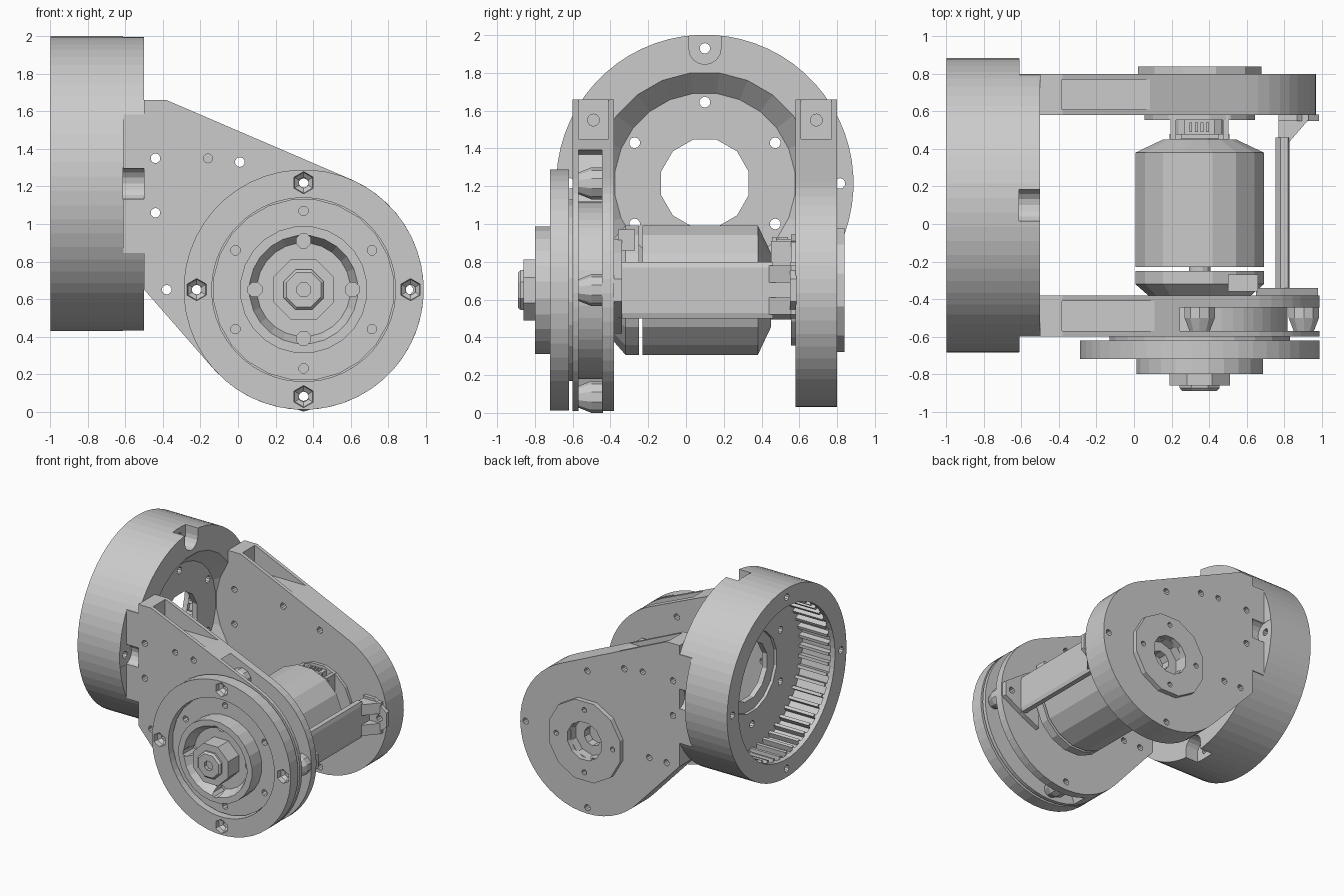
import bpy, bmesh
from math import sin, cos, pi, radians, atan2

if "Cube" in bpy.data.objects:
    bpy.data.objects.remove(bpy.data.objects["Cube"])

CX, CZ = 0.35, 0.65          # motor axis (along y)
DY, DZ = 0.10, 1.215         # drum axis (along x)


def place(axis, a, b, t):
    return {'x': (t, a, b), 'y': (a, t, b), 'z': (a, b, t)}[axis]


def make(name, bm):
    bmesh.ops.remove_doubles(bm, verts=bm.verts, dist=1e-5)
    bmesh.ops.recalc_face_normals(bm, faces=bm.faces)
    me = bpy.data.meshes.new(name)
    bm.to_mesh(me)
    bm.free()
    ob = bpy.data.objects.new(name, me)
    bpy.context.scene.collection.objects.link(ob)
    return ob


def prism(name, pts, t0, t1, axis='y'):
    bm = bmesh.new()
    lo = [bm.verts.new(place(axis, a, b, t0)) for a, b in pts]
    hi = [bm.verts.new(place(axis, a, b, t1)) for a, b in pts]
    bm.faces.new(lo)
    bm.faces.new(hi)
    for i in range(len(pts)):
        j = (i + 1) % len(pts)
        bm.faces.new((lo[i], lo[j], hi[j], hi[i]))
    return make(name, bm)


def box(name, x0, x1, y0, y1, z0, z1):
    return prism(name, [(x0, z0), (x1, z0), (x1, z1), (x0, z1)], y0, y1)


def arc(cx, cy, r, a0, a1, n):
    return [(cx + r * cos(radians(a0 + (a1 - a0) * i / n)),
             cy + r * sin(radians(a0 + (a1 - a0) * i / n))) for i in range(n + 1)]


def lathe(name, prof, c=(CX, CZ), n=32, axis='y'):
    """Revolve a closed (radius, distance) profile about an axis through c."""
    bm = bmesh.new()
    rings = [[bm.verts.new(place(axis, c[0] + r * cos(2 * pi * (k + .5) / n),
                                 c[1] + r * sin(2 * pi * (k + .5) / n), t)) for r, t in prof]
             for k in range(n)]
    m = len(prof)
    for k in range(n):
        p, q = rings[k], rings[(k + 1) % n]
        for i in range(m):
            j = (i + 1) % m
            if prof[i][0] == 0 and prof[j][0] == 0:
                continue
            bm.faces.new((p[i], p[j], q[j], q[i]))
    return make(name, bm)


def cyl(name, r, t0, t1, c=(CX, CZ), n=32, axis='y'):
    return prism(name, [(c[0] + r * cos(2 * pi * (k + .5) / n), c[1] + r * sin(2 * pi * (k + .5) / n))
                        for k in range(n)], t0, t1, axis)


def tube(name, r0, r1, t0, t1, n=32, c=(CX, CZ)):
    return lathe(name, [(r0, t0), (r1, t0), (r1, t1), (r0, t1)], c, n)


cutters = set()


def cut(ob, tools):
    for t in tools:
        t.hide_render = True
        cutters.add(t)
        m = ob.modifiers.new('cut', 'BOOLEAN')
        m.operation, m.solver, m.object = 'DIFFERENCE', 'EXACT', t
    dg = bpy.context.evaluated_depsgraph_get()
    me = bpy.data.meshes.new_from_object(ob.evaluated_get(dg))
    ob.modifiers.clear()
    ob.data = me


def polar(c, r, deg):
    return c[0] + r * cos(radians(deg)), c[1] + r * sin(radians(deg))


# Drum housing with toothed bore, conical front recess and side flats
D = (DY, DZ)
drum = cyl('drum_housing', 0.787, -1, -0.5, D, 64, 'x')
teeth = []
N = 48
for k in range(N):
    for f, r in ((0, .62), (.3, .62), (.32, .665), (.98, .665)):
        teeth.append(polar(D, r, 360 * (k + f) / N))
tools = [prism('cut_teeth', teeth, -0.96, -0.68, 'x'),
         cyl('cut_mouth', 0.635, -1.1, -0.95, D, 48, 'x'),
         lathe('cut_recess', [(0, -.61), (.48, -.61), (.60, -.49), (0, -.49)], D, 24, 'x'),
         cyl('cut_bore', 0.24, -0.8, -0.4, D, 12, 'x'),
         cyl('cut_counterbore', 0.33, -0.75, -0.655, D, 16, 'x')]
for y0, y1 in ((-1, DY - .697), (DY + .697, 1.2)):
    tools.append(box('cut_flat', -0.61, -0.4, y0, y1, 0, 2.2))
for k in range(6):
    tools.append(cyl('cut_plate_hole', .029, -0.8, -0.4, polar(D, .43, 30 + 60 * k), 10, 'x'))
notches = []
for k in range(4):
    a = 90 * k
    u, v = (cos(radians(a)), sin(radians(a))), (-sin(radians(a)), cos(radians(a)))
    local = arc(.715, 0, .085, 90, 270, 8) + [(.9, -.085), (.9, .085)]
    pts = [(DY + u[0] * p + v[0] * q, DZ + u[1] * p + v[1] * q) for p, q in local]
    notches.append(prism('cut_notch', pts, -0.612, -0.5 if k % 2 == 0 else -0.4, 'x'))
    tools.append(cyl('cut_rim_hole', .028, -1.1, -0.55, polar(D, .715, a), 10, 'x'))
cut(drum, tools + notches)

# Side arms
def arm(name, r, y0, y1):
    pts = [(-.61, .845), (-.61, 1.585), (-.5, 1.585), (-.5, 1.66), (-.38, 1.66)]
    pts += arc(CX, CZ, r, 66.8, -138, 30) + [(-.5, .65), (-.5, .845)]
    return prism(name, pts, y0, y1)


front_arm = arm('front_arm', .64, -.60, -.38)
rear_arm = arm('rear_arm', .62, .58, .80)
holes = [(-.44, 1.35), (-.44, 1.06), (.01, 1.33), (-.38, .65)]
holes += [polar((CX, CZ), .57, 90 * k) for k in range(4)]
through = [cyl('cut_through', .026, -1, 1, h, 10) for h in holes]


def pocket(y0):
    return [box('cut_pocket', -.385, .12, y0 + .03, y0 + .19, 1.45, 1.8),
            cyl('cut_pocket_hole', .032, -.55, -.3, (y0 + .11, 1.55), 10, 'x')]


slot = prism('cut_slot', arc(CX, CZ, .75, -112, 107, 28) + arc(CX, CZ, .47, 107, -112, 28), -.57, -.445)
cut(front_arm, pocket(-.6) + notches + through + [slot, cyl('cut_blind', .024, -.65, -.5, (-.16, 1.35), 10)])
cut(rear_arm, pocket(.58) + notches + through +
    [cyl('cut_axle', .16, .66, .9, n=10), cyl('cut_blind', .024, .75, .9, (-.16, 1.35), 10)])

# Screw posts inside the front arm slot
for k in (-1, 0, 1):
    lathe('slot_post', [(.028, -.575), (.055, -.575), (.085, -.50), (.085, -.44), (.028, -.44)],
          polar((CX, CZ), .565 if k else .555, 90 * k), 10)

# Front ring with countersunk hex holes
ring = tube('front_ring', .49, .64, -.72, -.62, 48)
sinks = [lathe('cut_sink', [(0, -.73), (.06, -.73), (.055, -.68), (.03, -.66), (0, -.66)],
               polar((CX, CZ), .57, 90 * k), 6) for k in range(4)]
cut(ring, through[4:] + sinks)

# Output disc and stepped hub
disc = lathe('output_disc', [(0, -.59), (.485, -.59), (.485, -.67), (.34, -.67), (.34, -.80),
                             (.29, -.80), (.25, -.72), (0, -.72)], n=24)
cut(disc, [cyl('cut_disc_hole', .026, -.75, -.62, polar((CX, CZ), .42, 30 + 60 * k), 8) for k in range(6)] +
    [cyl('cut_hub_hole', .04, -.85, -.66, polar((CX, CZ), .26, 90 * k), 8) for k in range(4)])
lathe('hub_collar', [(0, -.70), (.175, -.70), (.175, -.86), (.12, -.86), (0, -.86)], n=8)
lathe('hub_nut', [(0, -.84), (.115, -.84), (.115, -.875), (.10, -.89), (.04, -.89),
                  (.04, -.85), (0, -.85)], n=8)

# Rear bearing cap and axle seat
cap = tube('rear_bearing_cap', .16, .34, .78, .84, 12)
cut(cap, [cyl('cut_cap_hole', .022, .7, .9, polar((CX, CZ), .26, 90 * k), 8) for k in range(4)])
tube('axle_seat', .08, .165, .66, .73, 10)

# Motor can, neck and base
lathe('motor_can', [(0, -.23), (.35, -.23), (.35, .38), (.20, .45), (0, .45)], n=16)
cyl('motor_neck', .06, -.30, -.20, n=12)
lathe('motor_base', [(0, -.38), (.28, -.38), (.35, -.32), (.35, -.25), (0, -.25)], n=16)
box('motor_clip', .50, .66, -.36, -.27, .86, .97)
cyl('motor_rear_hub', .16, .43, .59, n=12)
tube('encoder_plate', .10, .30, .555, .59, 16)

# Cable connector with side brackets
box('connector', .27, .43, .46, .555, .83, .92)
box('connector_lip', .25, .45, .455, .48, .82, .93)
for s in (-1, 1):
    box('connector_bracket', CX + s * .14 - .015, CX + s * .14 + .015, .45, .585, .70, .91)
    box('connector_foot', CX + s * .13 - .03, CX + s * .13 + .03, .45, .48, .72, .88)
for k in range(4):
    box('connector_pin', .295 + k * .03, .31 + k * .03, .49, .54, .915, .93)

# Cross strut with end ears
prism('cross_strut', [(.755, .53), (.78, .5), (.82, .5), (.83, .53), (.83, .77), (.82, .8),
                      (.78, .8), (.755, .77)], -.36, .46)
prism('strut_flare', [(.77, .44), (.83, .44), (.93, .555), (.93, .58), (.77, .58)], .52, .61, 'z')
prism('strut_flare', [(.77, .44), (.83, .44), (.93, .555), (.93, .58), (.77, .58)], .69, .78, 'z')
box('strut_web', .77, .83, .44, .58, .52, .78)
rear_ear = prism('rear_strut_ear', [(.77, .5), (.77, .8), (.87, .8), (.985, .71), (.985, .59), (.87, .5)], .55, .585)
front_ear = prism('front_strut_ear', [(.65, .42), (.65, .92), (.78, .85), (.98, .71), (.98, .59), (.78, .48)],
                  -.385, -.34)
for ear in (rear_ear, front_ear):
    cut(ear, [through[4]])

for c in cutters:
    bpy.data.objects.remove(c)
